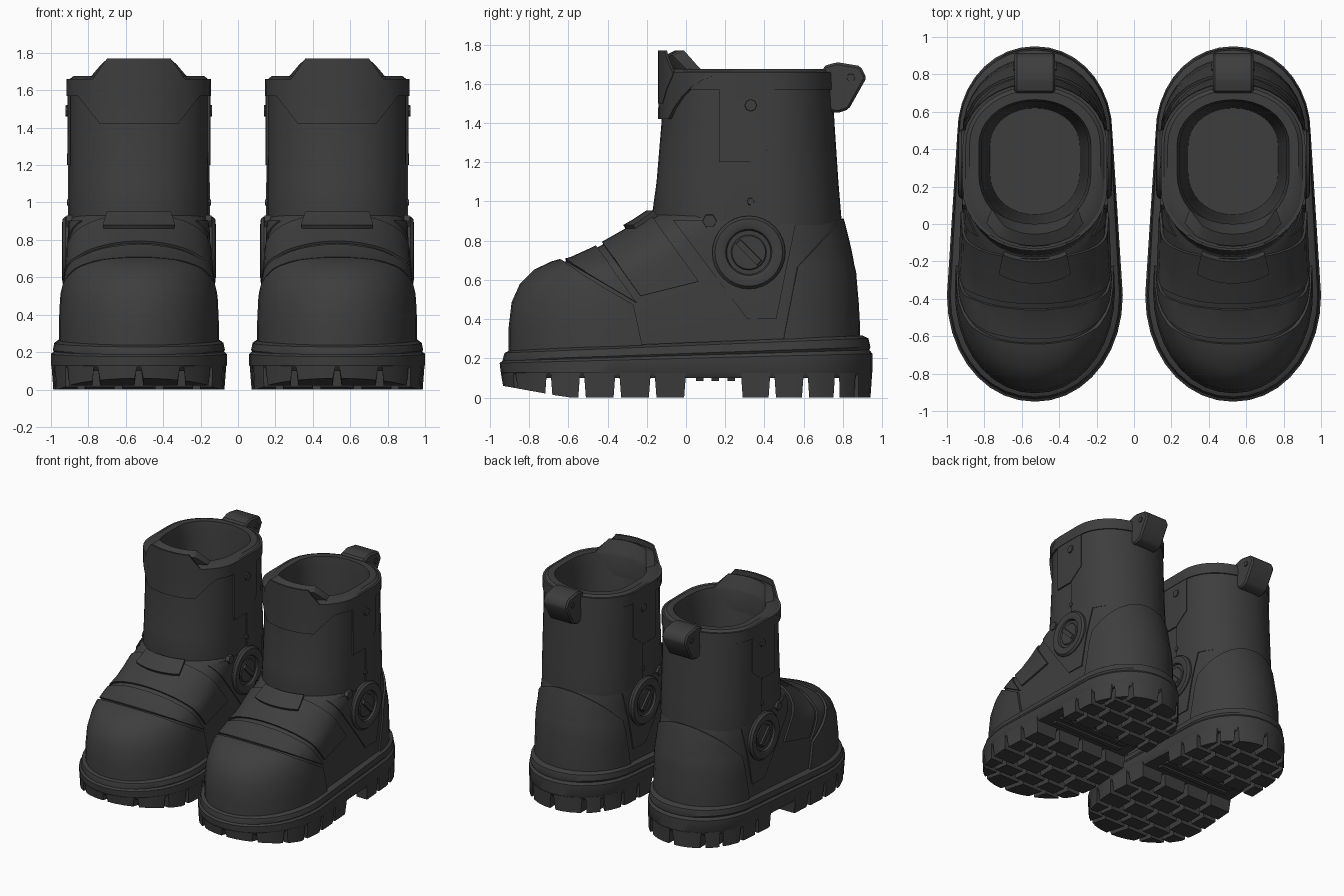
import bpy, bmesh, math
from mathutils import Vector

if "Cube" in bpy.data.objects:
    bpy.data.objects.remove(bpy.data.objects["Cube"])

charcoal = bpy.data.materials.new("charcoal_leather")
charcoal.diffuse_color = (0.048, 0.048, 0.048, 1)
charcoal.use_nodes = True
charcoal.node_tree.nodes["Principled BSDF"].inputs["Base Color"].default_value = charcoal.diffuse_color
BOOT_X = 0.53


def finish(name, bm):
    """Shade by angle and place the part on both boots."""
    bm.normal_update()
    for f in bm.faces:
        f.smooth = True
    for e in bm.edges:
        e.smooth = len(e.link_faces) == 2 and e.calc_face_angle(0) < math.radians(33)
    mesh = bpy.data.meshes.new(name)
    bm.to_mesh(mesh)
    bm.free()
    mesh.materials.append(charcoal)
    for side, x in (("left", BOOT_X), ("right", -BOOT_X)):
        ob = bpy.data.objects.new(side + "_" + name, mesh)
        ob.location.x = x
        bpy.context.collection.objects.link(ob)


def ring(z, yf, yb, wf, wb, yc, yh, slope=0.0, p=2.05, n=18):
    """Foot-shaped outline: rounded toe, straight sides, rounded heel."""
    def arc(w, y0, r, start):
        out = []
        for i in range(n + 1):
            t = start + math.pi * i / n
            c, s = math.cos(t), math.sin(t)
            out.append((w * math.copysign(abs(c) ** (2 / p), c),
                        y0 + r * math.copysign(abs(s) ** (2 / p), s)))
        return out
    def between(a, b):
        return [(a[0] + (b[0] - a[0]) * k / 4, a[1] + (b[1] - a[1]) * k / 4) for k in (1, 2, 3)]
    front, back = arc(wf, yc, yc - yf, -math.pi), arc(wb, yh, yb - yh, 0)
    pts = front + between(front[-1], back[0]) + back + between(back[-1], front[0])
    return [Vector((x, y, z + slope * y)) for x, y in pts]


def loft(rings, cap_start=False, cap_end=False):
    bm = bmesh.new()
    rows = [[bm.verts.new(v) for v in r] for r in rings]
    m = len(rows[0])
    for a, b in zip(rows, rows[1:]):
        for i in range(m):
            j = (i + 1) % m
            bm.faces.new((a[i], a[j], b[j], b[i]))
    if cap_start:
        bm.faces.new(rows[0][::-1])
    if cap_end:
        bm.faces.new(rows[-1])
    return bm


def panel(name, rings, cuts, thick):
    """Raised patch: surface clipped by planes (point, outward normal), then thickened."""
    bm = loft(rings)
    for co, no in cuts:
        bmesh.ops.bisect_plane(bm, geom=bm.verts[:] + bm.edges[:] + bm.faces[:],
                               plane_co=co, plane_no=no, clear_outer=True)
    bm.normal_update()
    res = bmesh.ops.extrude_face_region(bm, geom=bm.faces[:])["geom"]
    bm.normal_update()
    top = {g for g in res if isinstance(g, bmesh.types.BMFace)}
    moves = []
    for v in (g for g in res if isinstance(g, bmesh.types.BMVert)):
        nrm = sum((f.normal for f in v.link_faces if f in top), Vector())
        moves.append((v, nrm.normalized() * thick))
    for v, d in moves:
        v.co += d
    finish(name, bm)


def prism(bm, poly, axis, lo, hi, shrink=1.0):
    """Extrude a 2D polygon along x (points are y,z) or z (points are x,y)."""
    cx = sum(p[0] for p in poly) / len(poly)
    cy = sum(p[1] for p in poly) / len(poly)
    def place(p, h, s):
        a, b = cx + (p[0] - cx) * s, cy + (p[1] - cy) * s
        return (h, a, b) if axis == "x" else (a, b, h)
    v0 = [bm.verts.new(place(p, lo, shrink)) for p in poly]
    v1 = [bm.verts.new(place(p, hi, 1)) for p in poly]
    faces = [bm.faces.new(v0), bm.faces.new(v1)]
    for i in range(len(poly)):
        j = (i + 1) % len(poly)
        faces.append(bm.faces.new((v0[i], v0[j], v1[j], v1[i])))
    bmesh.ops.recalc_face_normals(bm, faces=faces)


def side_parts(name, poly, inner, outer, shrink=0.85):
    """Prism on both sides of the boot."""
    bm = bmesh.new()
    for s in (1, -1):
        prism(bm, poly, "x", s * outer, s * inner, shrink)
    finish(name, bm)


def circle(y, z, r, n):
    return [(y + r * math.cos(2 * math.pi * i / n), z + r * math.sin(2 * math.pi * i / n)) for i in range(n)]


def clip(poly, axis, value, sign):
    """Keep the part of a 2D polygon where sign * coordinate < sign * value."""
    out = []
    for a, b in zip(poly, poly[1:] + poly[:1]):
        da, db = sign * (a[axis] - value), sign * (b[axis] - value)
        if da <= 0:
            out.append(a)
        if da * db < 0:
            t = da / (da - db)
            out.append((a[0] + (b[0] - a[0]) * t, a[1] + (b[1] - a[1]) * t))
    return out


# Sole slab with a welt groove
sole = [(0.10, -.92, .93, .45, .40, 0), (0.13, -.945, .95, .47, .415, 0), (0.20, -.95, .95, .47, .415, .025),
        (0.215, -.935, .935, .455, .40, .03), (0.225, -.935, .94, .46, .41, .035),
        (0.265, -.925, .93, .452, .405, .04), (0.28, -.89, .90, .42, .385, .04)]
finish("sole", loft([ring(z, f, b, wf, wb, -.38, .48, s) for z, f, b, wf, wb, s in sole], True, True))

# Tread lugs clipped out of the sole outline, with toe spring
outline = [(v.x, v.y) for v in ring(0, -.945, .95, .467, .412, -.38, .48)]
bm = bmesh.new()
rows = [(-.96, -.70), (-.70, -.53), (-.53, -.35), (-.35, -.17), (-.17, .01),
        (.27, .44), (.44, .61), (.61, .77), (.77, .96)]
for r, (y0, y1) in enumerate(rows):
    xs = [-.5, -.23, 0, .23, .5] if r % 2 == 0 else [-.5, -.31, -.11, .11, .31, .5]
    for x0, x1 in zip(xs, xs[1:]):
        cell = outline
        for axis, val, sign in ((0, x0 + .01, -1), (0, x1 - .01, 1), (1, y0 + .01, -1), (1, y1 - .01, 1)):
            cell = clip(cell, axis, val, sign) if cell else cell
        if len(cell) > 2:
            prism(bm, cell, "z", 0, .125, .88)
for y in (.05, .13, .21):
    prism(bm, [(-.34, y), (.34, y), (.34, y + .04), (-.34, y + .04)], "z", .085, .13, .95)
for v in bm.verts:
    if v.co.z < .05 and v.co.y < -.6:
        v.co.z += .18 * (-.6 - v.co.y)
finish("tread", bm)

# Foot upper
foot = [ring(*r) for r in (
    (.20, -.885, .875, .408, .375, -.36, .48), (.35, -.885, .875, .408, .375, -.36, .48),
    (.48, -.87, .868, .402, .375, -.35, .48), (.57, -.83, .86, .392, .375, -.32, .48),
    (.635, -.765, .855, .384, .375, -.26, .46), (.675, -.68, .845, .38, .374, -.18, .45),
    (.705, -.58, .84, .377, .373, -.10, .44), (.755, -.47, .83, .375, .372, -.02, .44),
    (.82, -.355, .815, .372, .37, .06, .43), (.88, -.25, .80, .37, .37, .13, .42),
    (.93, -.175, .785, .362, .362, .18, .42), (.95, -.10, .75, .34, .34, .2, .42))]
finish("foot", loft(foot))

# Shaft, hollow with an inner floor
outer = [ring(*r, .2, .42) for r in (
    (.80, -.15, .785, .368, .368), (.92, -.175, .785, .372, .372), (1.1, -.15, .77, .372, .372),
    (1.4, -.125, .75, .37, .37), (1.66, -.12, .735, .37, .37))]
inner = [ring(*r, .27, .42) for r in (
    (1.675, -.10, .715, .35, .35), (1.675, -.03, .665, .30, .30), (1.60, -.01, .655, .285, .285),
    (1.0, .02, .64, .26, .26), (.5, .05, .62, .24, .24))]
finish("shaft", loft(outer + inner, False, True))

# Raised leather panels on the foot
toe_a, toe_b = (0, .20, .34), (0, .23, .05)
panel("toe_cap", foot, [((0, -.64, .69), toe_a), ((0, -.27, .48), toe_b)], .02)
panel("toe_strap", foot, [((0, -.62, .70), (0, -.20, -.34)), ((0, -.45, .76), (0, .28, .20)),
                          ((0, 0, .45), (0, 0, -1)), ((0, -.23, .5), (0, 1, .2))], .014)
panel("vamp", foot, [((0, -.42, .78), (0, -.28, -.20)), ((0, -.17, .92), (0, .52, .37)),
                     ((0, -.22, .52), (0, .25, -1))], .014)
panel("instep_flap", foot, [((0, 0, .85), (0, 0, -1)), ((0, -.12, 0), (0, 1, 0)), ((0, 0, .925), (0, 0, 1)),
                            ((.17, 0, .9), (1, 0, .3)), ((-.17, 0, .9), (-1, 0, .3))], .035)
panel("heel_counter", foot, [((0, .8, .92), (0, -.24, .22)), ((0, .57, .68), (0, -.26, .05))], .013)
panel("side_yoke", foot, [((0, .05, .75), (0, -.4, -.3)), ((0, .5, .6), (0, 1, -.2)),
                          ((0, .3, .40), (0, 0, -1)), ((0, 0, .9), (0, 0, 1))], .008)

# Shaft panels, collar and front tab
panel("rear_quarter", outer, [((0, .33, 0), (0, -1, 0)), ((0, 0, .88), (0, 0, -1))], .007)
panel("side_strap", outer, [((0, .17, 0), (0, -1, 0)), ((0, .45, 0), (0, 1, 0)),
                            ((0, .33, 1.2), (0, .12, -.16)), ((0, 0, 1.2), (0, 0, -1))], .012)
panel("collar", outer, [((0, 0, 1.57), (0, 0, -1))], .016)
panel("collar_yoke", outer, [((0, .15, 0), (0, 1, 0)), ((0, 0, 1.42), (0, 0, -1)),
                             ((.2, 0, 1.42), (.16, 0, -.12)), ((-.2, 0, 1.42), (-.16, 0, -.12))], .018)
tab = [ring(z, -.13, .75, .375, .375, .2, .42) for z in (1.40, 1.60, 1.77)]
cuts = [((0, .1, 0), (0, 1, 0)), ((0, 0, 1.5), (0, 0, -1))]
for s in (1, -1):
    cuts += [((s * .14, 0, 1.5), (s * .16, 0, -.11)), ((s * .165, 0, 1.77), (s * .09, 0, .06))]
panel("front_tab", tab, cuts, .014)
# Tab lining leans back towards the collar
lining = [ring(z, y, .75, .33, .33, .3, .42) for z, y in ((1.40, 0), (1.66, .0), (1.68, -.01), (1.77, -.055))]
panel("front_tab_lining", lining, cuts, .07)

# Pull loop at the back
bm = bmesh.new()
prism(bm, [(.70, 1.69), (.77, 1.71), (.89, 1.69), (.92, 1.63), (.83, 1.47), (.77, 1.45), (.70, 1.47)],
      "x", -.108, .108)
bmesh.ops.bevel(bm, geom=bm.edges[:], offset=.012, segments=1, affect='EDGES')
finish("pull_loop", bm)
side_parts("loop_bolt", circle(.84, 1.63, .025, 6), .09, .115)

# Ankle disc: stepped ring with a diagonal bar
bm = bmesh.new()
profile = [(.188, .31), (.186, .392), (.172, .408), (.135, .412), (.118, .404), (.112, .388), (.09, .388), (.085, .395)]
for s in (1, -1):
    rows = [[bm.verts.new((s * x, y, z)) for y, z in circle(.32, .74, r, 32)] for r, x in profile]
    for a, b in zip(rows, rows[1:]):
        for i in range(32):
            q = (a[i], a[(i + 1) % 32], b[(i + 1) % 32], b[i])
            bm.faces.new(q if s > 0 else q[::-1])
    bm.faces.new(rows[-1] if s > 0 else rows[-1][::-1])
finish("ankle_disc", bm)
side_parts("disc_bar", [(.25, .785), (.275, .81), (.39, .695), (.365, .67)], .38, .41, .92)

# Bolts on the sides
side_parts("ankle_bolt", circle(.12, .90, .042, 6), .30, .388)
side_parts("strap_bolt", circle(.33, 1.49, .035, 8), .35, .392)
side_parts("seam_bolt", circle(.33, 1.0, .022, 6), .35, .385)
